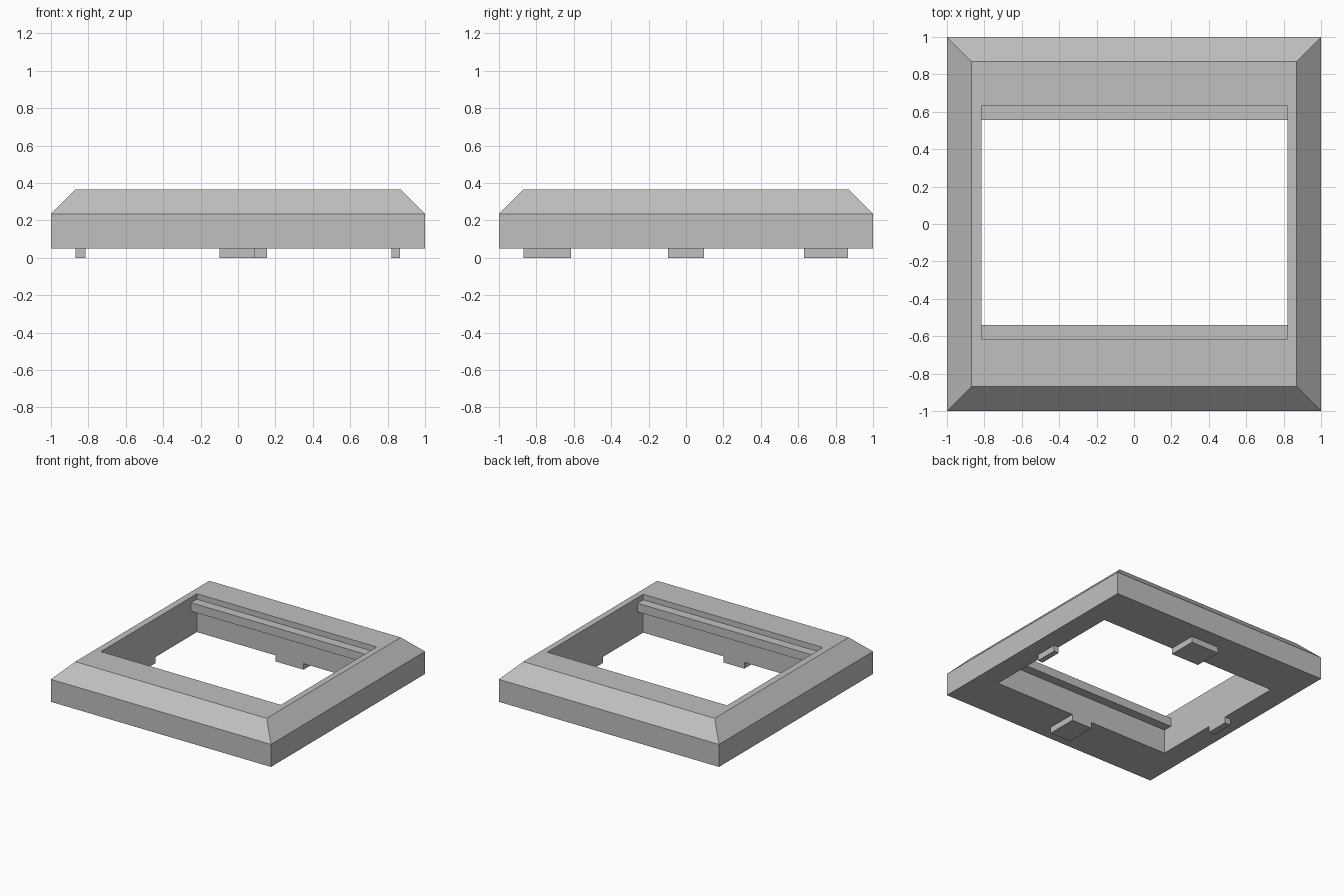
import bpy
import bmesh

cube = bpy.data.objects.get("Cube")
if cube:
    bpy.data.objects.remove(cube, do_unlink=True)

grey = bpy.data.materials.new("light_grey")
grey.use_nodes = True
colour = (0.53, 0.53, 0.53, 1)
grey.diffuse_color = colour
grey.node_tree.nodes["Principled BSDF"].inputs["Base Color"].default_value = colour

# Opening limits and main heights
LEFT, RIGHT, FRONT, BACK = -0.815, 0.82, -0.615, 0.63
BASE, SHOULDER, TOP = 0.05, 0.235, 0.365


def finish(name, bm):
    bmesh.ops.recalc_face_normals(bm, faces=bm.faces)
    mesh = bpy.data.meshes.new(name)
    bm.to_mesh(mesh)
    bm.free()
    mesh.materials.append(grey)
    obj = bpy.data.objects.new(name, mesh)
    bpy.context.collection.objects.link(obj)
    return obj


def box(name, x0, x1, y0, y1, z0, z1):
    bm = bmesh.new()
    bmesh.ops.create_cube(bm, size=1)
    for v in bm.verts:
        v.co = (x1 if v.co.x > 0 else x0,
                y1 if v.co.y > 0 else y0,
                z1 if v.co.z > 0 else z0)
    return finish(name, bm)


# Frame: rectangular rings joined in a closed loop
def ring(bm, x0, x1, y0, y1, z):
    return [bm.verts.new(p) for p in ((x0, y0, z), (x1, y0, z), (x1, y1, z), (x0, y1, z))]


bm = bmesh.new()
rings = [ring(bm, -s, s, -s, s, z) for s, z in ((1, BASE), (1, SHOULDER), (0.87, TOP))]
rings += [ring(bm, LEFT, RIGHT, FRONT, BACK, z) for z in (TOP, BASE)]
for a, b in zip(rings, rings[1:] + rings[:1]):
    for i in range(4):
        j = (i + 1) % 4
        bm.faces.new((a[i], a[j], b[j], b[i]))
finish("bevelled_frame", bm)

# Ledges inside the opening
box("front_ledge", LEFT, RIGHT, FRONT, -0.54, 0.25, 0.32)
box("back_ledge", LEFT, RIGHT, 0.555, BACK, 0.25, 0.32)

# Locating feet under the frame
box("front_foot", -0.10, 0.09, -0.87, FRONT, 0, BASE)
box("back_foot", -0.10, 0.155, BACK, 0.865, 0, BASE)
box("right_foot", -0.87, LEFT, -0.095, 0.095, 0, BASE)
box("left_foot", RIGHT, 0.865, -0.095, 0.095, 0, BASE)
